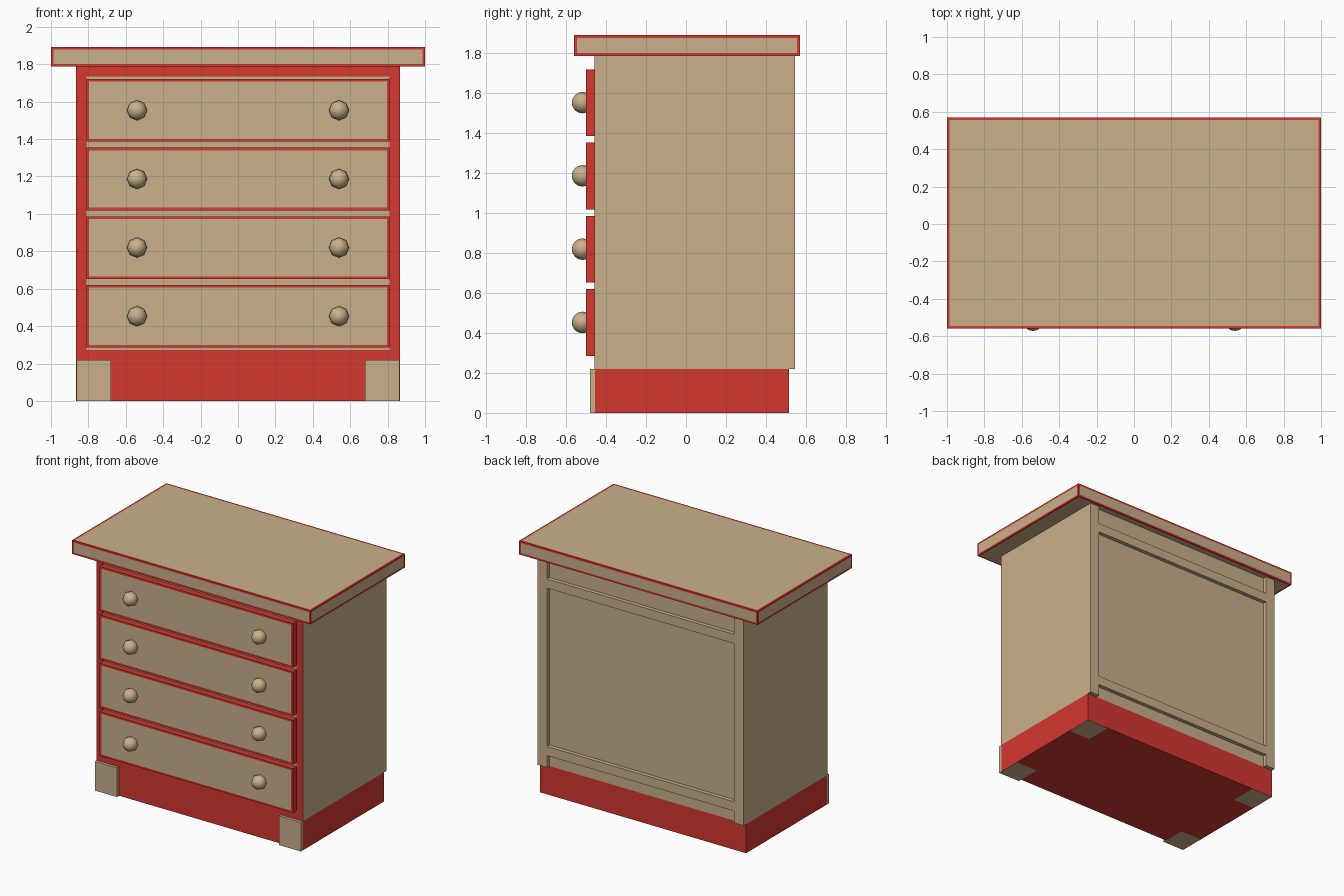
import bpy, bmesh, math
from mathutils import Matrix, Vector

if "Cube" in bpy.data.objects:
    bpy.data.objects.remove(bpy.data.objects["Cube"])


def material(name, rgb):
    m = bpy.data.materials.new(name)
    m.use_nodes = True
    m.diffuse_color = (*rgb, 1)
    m.node_tree.nodes["Principled BSDF"].inputs["Base Color"].default_value = (*rgb, 1)
    return m


RED = material("red paint", (0.66, 0.038, 0.03))
TAN = material("tan wood", (0.59, 0.44, 0.26))


def finish(name, bm, *mats):
    mesh = bpy.data.meshes.new(name)
    bm.to_mesh(mesh)
    bm.free()
    for m in mats:
        mesh.materials.append(m)
    ob = bpy.data.objects.new(name, mesh)
    bpy.context.collection.objects.link(ob)
    return ob


def box(name, x, y, z, mat, panel=None, border=0.02, pick=lambda n: True):
    """Box from three (min, max) ranges; picked faces get an inset panel."""
    bm = bmesh.new()
    bmesh.ops.create_cube(bm, size=1)
    for v in bm.verts:
        v.co = Vector(r[0] if c < 0 else r[1] for c, r in zip(v.co, (x, y, z)))
    bm.normal_update()
    if panel is None:
        return finish(name, bm, mat)
    inner = [f for f in bm.faces if pick(f.normal)]
    bmesh.ops.inset_individual(bm, faces=inner, thickness=border)
    for f in inner:
        f.material_index = 1
    return finish(name, bm, mat, panel)


def knob(name, x, z):
    bm = bmesh.new()
    bmesh.ops.create_uvsphere(bm, u_segments=8, v_segments=8, radius=0.054,
                              matrix=Matrix.Translation((x, -0.518, z))
                              @ Matrix.Rotation(math.pi / 2, 4, "X"))
    for f in bm.faces:
        f.smooth = True
    finish(name, bm, TAN)


W, FRONT, BACK = 0.865, -0.455, 0.515
BASE, TOP = 0.22, 1.788

# Carcass, plinth and bordered worktop
box("carcass", (-W, W), (FRONT, BACK), (BASE, TOP), TAN)
box("plinth", (-W, W), (FRONT, BACK), (0, BASE), RED)
box("worktop", (-1, 1), (-0.56, 0.57), (TOP, 1.892), RED, TAN)

# Red face frame on the front
face = (FRONT - 0.003, FRONT)
box("frame_bottom", (-W, W), face, (BASE, 0.272), RED)
box("frame_top", (-W, W), face, (1.735, TOP), RED)

# Back rails
for name, z in (("lower", 0.31), ("upper", 1.58)):
    box(f"back_rail_{name}", (-0.785, 0.785), (BACK, 0.545), (z, z + 0.07), TAN)

# Mirrored stiles, posts and feet
for side, s in (("right", -1), ("left", 1)):
    def span(a, b):
        return sorted((s * a, s * b))
    box(f"frame_stile_{side}", span(0.81, W), face, (0.272, 1.735), RED)
    box(f"back_post_{side}", span(0.785, W), (BACK, 0.545), (BASE, TOP), TAN)
    box(f"front_foot_{side}", span(0.68, W - 0.001), (-0.48, -0.28), (-0.001, BASE), TAN)
    box(f"back_foot_{side}", span(0.68, W - 0.001), (0.31, BACK - 0.001), (-0.001, 0.1), TAN)

# Four drawers with framed fronts and two knobs each
for i in range(4):
    z = 0.285 + i * 0.367
    box(f"drawer_{i + 1}", (-0.81, 0.81), (-0.5, FRONT), (z, z + 0.335),
        RED, TAN, pick=lambda n: n.y < -0.5)
    for side, s in (("right", -1), ("left", 1)):
        knob(f"knob_{i + 1}_{side}", s * 0.54, z + 0.168)
